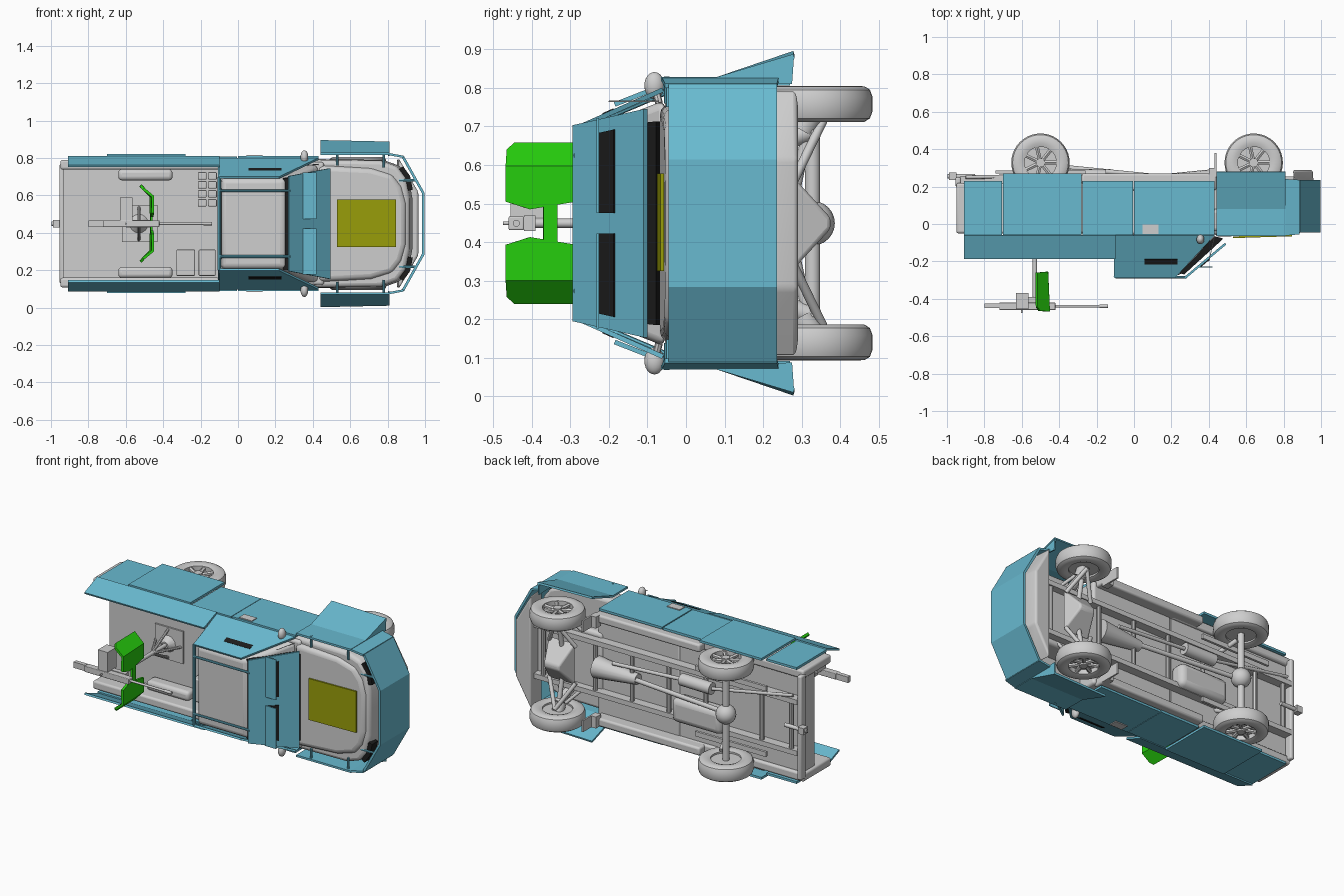
import bpy, bmesh, math
from mathutils import Vector, Matrix

if "Cube" in bpy.data.objects:
    bpy.data.objects.remove(bpy.data.objects["Cube"])

C = 0.449  # the truck lies on its side: x forward, -y is its roof, z across; C is its centre plane


def mat(name, r, g, b):
    m = bpy.data.materials.new(name)
    m.diffuse_color = (r, g, b, 1)
    m.use_nodes = True
    m.node_tree.nodes["Principled BSDF"].inputs["Base Color"].default_value = m.diffuse_color
    return m


GREY = mat("body grey", 0.62, 0.62, 0.62)
BLUE = mat("armour blue", 0.14, 0.49, 0.63)
GREEN = mat("shield green", 0.02, 0.62, 0.004)
OLIVE = mat("hood plate olive", 0.32, 0.34, 0.003)
DARK = mat("dark glass", 0.012, 0.012, 0.012)


def finish(name, bm, m, smooth=False, bevel=0.0, thick=0.0):
    bmesh.ops.recalc_face_normals(bm, faces=bm.faces)
    me = bpy.data.meshes.new(name)
    bm.to_mesh(me)
    bm.free()
    me.materials.append(m)
    ob = bpy.data.objects.new(name, me)
    bpy.context.collection.objects.link(ob)
    if thick:
        mod = ob.modifiers.new("thickness", 'SOLIDIFY')
        mod.thickness, mod.offset = thick, 0
    if bevel:
        mod = ob.modifiers.new("bevel", 'BEVEL')
        mod.width, mod.segments, mod.limit_method = bevel, 3, 'ANGLE'
    if smooth or bevel:
        bpy.ops.object.select_all(action='DESELECT')
        ob.select_set(True)
        bpy.context.view_layer.objects.active = ob
        bpy.ops.object.shade_smooth_by_angle(angle=math.radians(35))
    return ob


def flip(p):
    return (p[0], p[1], 2 * C - p[2])


def mesh(name, verts, faces, m, both=False, **kw):
    for s in ((0, 1) if both else (0,)):
        bm = bmesh.new()
        vs = [bm.verts.new(flip(v) if s else v) for v in verts]
        for f in faces:
            bm.faces.new([vs[i] for i in f])
        finish(name + ("_right" if s else ""), bm, m, **kw)


def plate(name, pts, m, both=False, thick=0.012):
    mesh(name, pts, [range(len(pts))], m, both, thick=thick)


def loft(name, a, b, m, both=False, **kw):
    n = len(a)
    sides = [(i, (i + 1) % n, n + (i + 1) % n, n + i) for i in range(n)]
    mesh(name, list(a) + list(b), [range(n), range(n, 2 * n)] + sides, m, both, **kw)


def box(name, x0, x1, y0, y1, z0, z1, m=GREY, both=False, bevel=0.0):
    ring = [(x0, z0), (x1, z0), (x1, z1), (x0, z1)]
    loft(name, [(x, y0, z) for x, z in ring], [(x, y1, z) for x, z in ring], m, both, bevel=bevel)


def rod(name, p, q, r, m=GREY, r2=None, both=False, n=16):
    for s in ((0, 1) if both else (0,)):
        a, b = (Vector(flip(v) if s else v) for v in (p, q))
        d = b - a
        bm = bmesh.new()
        mx = Matrix.Translation((a + b) / 2) @ d.to_track_quat('Z', 'Y').to_matrix().to_4x4()
        bmesh.ops.create_cone(bm, cap_ends=True, segments=n, radius1=r, radius2=r if r2 is None else r2,
                              depth=d.length, matrix=mx)
        finish(name + ("_right" if s else ""), bm, m, smooth=True)


def ball(name, p, r, scale=(1, 1, 1), both=False):
    for s in ((0, 1) if both else (0,)):
        bm = bmesh.new()
        mx = Matrix.Translation(flip(p) if s else p) @ Matrix.Diagonal((*scale, 1))
        bmesh.ops.create_uvsphere(bm, u_segments=18, v_segments=12, radius=r, matrix=mx)
        finish(name + ("_right" if s else ""), bm, GREY, smooth=True)


# Wheels: lathed tyre, rim disc, hub and seven spokes
tyre = [(.085, -.04), (.105, -.047), (.135, -.046), (.149, -.037), (.156, -.018),
        (.156, .018), (.149, .037), (.135, .046), (.105, .047), (.085, .04)]
for wx, tag in ((-.50, "rear"), (.64, "front")):
    for zc, out in ((.758, 1), (2 * C - .758, -1)):
        n, k = 40, len(tyre)
        vs = [(wx + r * math.cos(t), .328 + r * math.sin(t), zc + h)
              for t in (2 * math.pi * i / n for i in range(n)) for r, h in tyre]
        fs = [(i * k + j, i * k + (j + 1) % k, (i + 1) % n * k + (j + 1) % k, (i + 1) % n * k + j)
              for i in range(n) for j in range(k)]
        mesh(tag + "_tyre", vs, fs, GREY, smooth=True)
        rod(tag + "_rim", (wx, .328, zc - .03 * out), (wx, .328, zc + .012 * out), .088, n=32)
        rod(tag + "_hub", (wx, .328, zc), (wx, .328, zc + .04 * out), .024)
        for i in range(7):
            t = 2 * math.pi * i / 7
            c, s = math.cos(t), math.sin(t)
            rod(tag + "_spoke", (wx + .02 * c, .328 + .02 * s, zc + .022 * out),
                (wx + .087 * c, .328 + .087 * s, zc + .026 * out), .012, n=6)

# Open cargo bed: floor, walls, wheel wells, cargo
box("bed_floor", -.935, -.10, .09, .20, .16, .738)
box("bed_wall", -.95, -.10, -.05, .22, .738, .79, both=True, bevel=.012)
box("wheel_arch", -.67, -.33, .17, .20, .70, .80, both=True)
box("wheel_well", -.64, -.35, .02, .10, .68, .74, both=True, bevel=.02)
box("rear_bumper", -.955, -.925, .20, .25, .13, .768, bevel=.01)
rod("tow_hitch", (-.998, .255, C), (-.85, .255, C), .012)
box("hitch_plate", -.99, -.95, .235, .275, C - .02, C + .02)
box("storage_box", -.33, -.23, .03, .09, .17, .31, bevel=.006)
box("ammo_box", -.21, -.12, .01, .09, .17, .31, bevel=.006)
for i in range(2):
    for j in range(4):
        box("fuel_can", -.215 + i * .055, -.168 + i * .055, .03, .09, .54 + j * .048, .58 + j * .048, bevel=.006)

# Cab: lower body, tapered greenhouse, rocker panels and glass
box("cab_body", -.10, .46, -.055, .20, .12, .778, bevel=.015)
box("rocker_panel", -.28, .44, .18, .27, .74, .79, both=True, bevel=.012)
belt = [(-.10, -.055, .13), (.435, -.055, .13), (.435, -.055, .768), (-.10, -.055, .768)]
roof = [(-.085, -.275, .215), (.245, -.275, .215), (.245, -.275, .683), (-.085, -.275, .683)]
loft("cab_top", belt, roof, GREY, bevel=.02)
# windscreen glass runs the full slope behind its armour
loft("windscreen", [(.24, -.262, .205), (.43, -.065, .185), (.43, -.065, .713), (.24, -.262, .693)],
     [(.268, -.270, .205), (.478, -.078, .185), (.478, -.078, .713), (.268, -.270, .693)], DARK)
plate("rear_window", [(-.101, -.10, .24), (-.094, -.22, .26), (-.094, -.22, .638), (-.101, -.10, .658)], DARK, thick=.009)
ball("mirror", (.355, -.082, .806), .026, (.8, 1, 1.35), both=True)
rod("mirror_arm", (.37, -.07, .76), (.36, -.08, .80), .01, both=True, n=8)
rod("antenna", (.43, -.07, .765), (.40, -.20, .765), .002, n=6)
box("mud_flap", .431, .441, .29, .38, .72, .79, both=True)
box("mud_flap_mount", .40, .441, .25, .30, .72, .79, both=True)

# Nose: wide wings, rounded hood in plan, lamps, front bumper


def full(half):
    return half + [(x, 2 * C - z) for x, z in reversed(half)]


wing = [(.40, .103), (.78, .108), (.87, .14), (.915, .20), (.935, .31)]
loft("front_wings", [(x, .08, z) for x, z in full(wing)],
     [(x - (.02 if x > .5 else 0), -.04, C + (z - C) * .985) for x, z in full(wing)], GREY, bevel=.02)
half = [(.43, .125), (.72, .14), (.84, .175), (.89, .24), (.915, .33)]
loft("hood", [(x, .06, z) for x, z in full(half)],
     [(min(x, .43 + (x - .43) * .96), -.068 + max(0, x - .6) * .05, C + (z - C) * .95) for x, z in full(half)],
     GREY, bevel=.025)
lamp = [(.872, .15), (.908, .20), (.922, .27)]
mesh("head_lamp", [(x, y, z) for y in (-.037, .02) for x, z in lamp],
     [(0, 1, 4, 3), (1, 2, 5, 4)], DARK, True, thick=.026)
box("engine_bay", .42, .90, .05, .21, .25, .648, bevel=.02)
nose = [(.86, .10), (.965, .28), (.965, .618), (.86, .798)]
loft("front_bumper", [(x, .16, z) for x, z in nose], [(x - .01, .29, z) for x, z in nose], GREY, bevel=.012)
loft("skid_plate", [(.74, .27, .32), (.74, .27, .578), (.56, .27, .578), (.56, .27, .32)],
     [(.70, .375, .435), (.70, .375, .463), (.60, .375, .463), (.60, .375, .435)], GREY, bevel=.01)

# Olive panel on the hood
plate("hood_panel", [(.53, -.071, .325), (.845, -.061, .325), (.845, -.061, .578), (.53, -.071, .578)], OLIVE, thick=.009)

# Side armour: bed, door and fender plates, mirrored
for name, x0, x1, y1, z in (("bed_rear_armour", -.91, -.705, .23, .805), ("bed_arch_armour", -.70, -.28, .27, .82),
                            ("bed_front_armour", -.275, -.005, .23, .808), ("door_armour", 0, .43, .23, .81)):
    box(name, x0, x1, -.06, y1, z - .014, z, BLUE, both=True)
plate("bed_upper_armour", [(-.91, -.06, .806), (-.91, -.185, .757), (-.10, -.185, .757), (-.10, -.06, .806)], BLUE, True)


def side_z(y):
    return .795 + (y + .06) * .1 / .225


plate("cab_side_armour", [(x, y, side_z(y)) for x, y in
                          ((-.10, -.06), (-.10, -.285), (.22, -.285), (.43, -.06))], BLUE, True)
plate("side_slit", [(x, y, side_z(y) + .004) for x, y in
                    ((.055, -.215), (.232, -.215), (.232, -.187), (.055, -.187))], DARK, True, .009)
box("door_handle", .045, .13, -.053, -.003, .809, .815, GREY, both=True)
fend = [[(-.065, .822), (.08, .822), (.28, .890)], [(-.065, .822), (.08, .822), (.28, .882)]]
mesh("fender_armour", [(x, y, z) for x, row in zip((.44, .81), fend) for y, z in row],
     [(0, 1, 4, 3), (1, 2, 5, 4)], BLUE, True, thick=.012)
plate("fender_gusset", [(.805, .08, .82), (.805, .28, .88), (.805, .275, .81)], BLUE, True, .008)
plate("fender_front_armour", [(.81, -.062, .82), (.885, -.055, .806), (.885, .236, .806), (.81, .24, .82)], BLUE, True)

# Front armour: three upright facets with struts back to the hood
bump = [(.882, .092), (.990, .285), (.990, .613), (.882, .806)]
mesh("front_armour", [(x, y, z) for y in (-.045, .236) for x, z in bump],
     [(i, i + 1, i + 5, i + 4) for i in range(3)], BLUE, thick=.014)
rod("front_strut", (.86, -.035, .68), (.945, -.035, .68), .007, BLUE, both=True, n=8)
rod("fender_strut", (.53, -.05, .76), (.53, -.05, .83), .007, BLUE, both=True, n=8)
rod("fender_strut_front", (.78, -.045, .75), (.78, -.045, .82), .007, BLUE, both=True, n=8)

# Windscreen armour with slits and raised flaps
plate("windscreen_armour", [(.27, -.29, .195), (.27, -.29, .703), (.49, -.105, .745), (.49, -.105, .153)], BLUE)


def shield_x(y):
    return .27 + (y + .29) * .22 / .185 + .005


plate("windscreen_slit", [(shield_x(y), y - .004, z) for y, z in
                          ((-.225, .475), (-.225, .682), (-.18, .692), (-.18, .475))], DARK, True, .009)
box("slit_flap", .345, .42, -.232, -.226, .475, .722, BLUE, both=True)

# Roof frame
rod("roof_bar", (-.10, -.285, .625), (.28, -.285, .625), .007, BLUE, both=True, n=8)
rod("rear_roof_bar", (-.10, -.28, .20), (-.10, -.28, .698), .009, BLUE, n=8)
rod("rear_post", (-.10, -.285, .69), (-.10, -.05, .79), .008, BLUE, both=True, n=8)

# Gun on pedestal
rod("gun_post", (-.53, .10, C), (-.53, -.42, C), .012)
box("gun_base_plate", -.62, -.43, .08, .095, .35, .548)
rod("gun_base", (-.53, .09, C), (-.53, .05, C), .06, r2=.02)
for dx, dz in ((.09, 0), (-.09, 0), (0, .09), (0, -.09)):
    rod("gun_leg", (-.53 + dx, .09, C + dz), (-.53, -.08, C), .008, n=8)
box("gun_cradle", -.60, -.47, -.42, -.39, C - .02, C + .02)
box("gun_receiver", -.72, -.42, -.46, -.42, C - .018, C + .018, bevel=.004)
rod("gun_barrel", (-.42, -.44, C), (-.145, -.44, C), .007)
rod("muzzle", (-.185, -.44, C), (-.14, -.44, C), .009)
box("gun_ammo_box", -.63, -.565, -.455, -.37, C + .015, C + .14)
box("gun_grip", -.80, -.72, -.45, -.425, C - .018, C + .018)
rod("gun_sight", (-.60, -.475, C), (-.60, -.45, C), .005)

# Gun shield: two bent green wings joined across the middle
mesh("shield_wing", [(-.456, -.468, .505), (-.456, -.468, .595), (-.506, -.465, .635), (-.52, -.445, .653),
                     (-.522, -.26, .653), (-.466, -.255, .595), (-.466, -.255, .51), (-.46, -.405, .485)],
     [(0, 1, 5, 6, 7), (1, 2, 3, 4, 5)], GREEN, True, thick=.015)
plate("shield_bridge", [(-.462, -.37, .38), (-.462, -.37, .515), (-.464, -.333, .515), (-.464, -.333, .38)], GREEN)

# Chassis: rails, cross members, axles, springs, driveline
box("frame_rail", -.93, .86, .20, .255, .59, .62, both=True)
for x in (-.88, -.68, -.30, -.05, .20, .45, .80):
    rod("cross_member", (x, .235, .28), (x, .235, .618), .014, n=10)
rod("rear_axle", (-.50, .328, .15), (-.50, .328, .748), .02)
ball("rear_differential", (-.50, .328, C), .058)
ball("front_differential", (.64, .27, C + .03), .055)
rod("half_shaft", (.64, .328, .745), (.64, .275, .50), .014, both=True)
for dx in (-.09, .09):
    rod("lower_arm", (.64 + dx, .28, .56), (.64, .355, .715), .012, both=True)
    rod("upper_arm", (.64 + dx, .20, .62), (.64, .25, .715), .010, both=True)
rod("front_spring", (.64, .19, .64), (.64, .33, .69), .026, both=True)
rod("front_hub_carrier", (.64, .30, .69), (.64, .328, .74), .035, both=True)
rod("rear_damper", (-.42, .18, .62), (-.47, .33, .68), .014, both=True)
box("leaf_spring", -.74, -.26, .27, .285, .635, .665, both=True)
rod("drive_shaft", (-.45, .31, C), (.20, .245, C), .014)
rod("gearbox", (.16, .235, C), (.44, .23, C), .032, r2=.065)
rod("muffler", (-.36, .26, .54), (-.15, .255, .54), .036)
rod("exhaust_pipe", (-.15, .255, .54), (.32, .25, .51), .011)
rod("tail_pipe", (-.90, .25, .64), (-.36, .26, .54), .010)
box("fuel_tank", -.44, -.10, .19, .295, .28, .43, bevel=.035)
